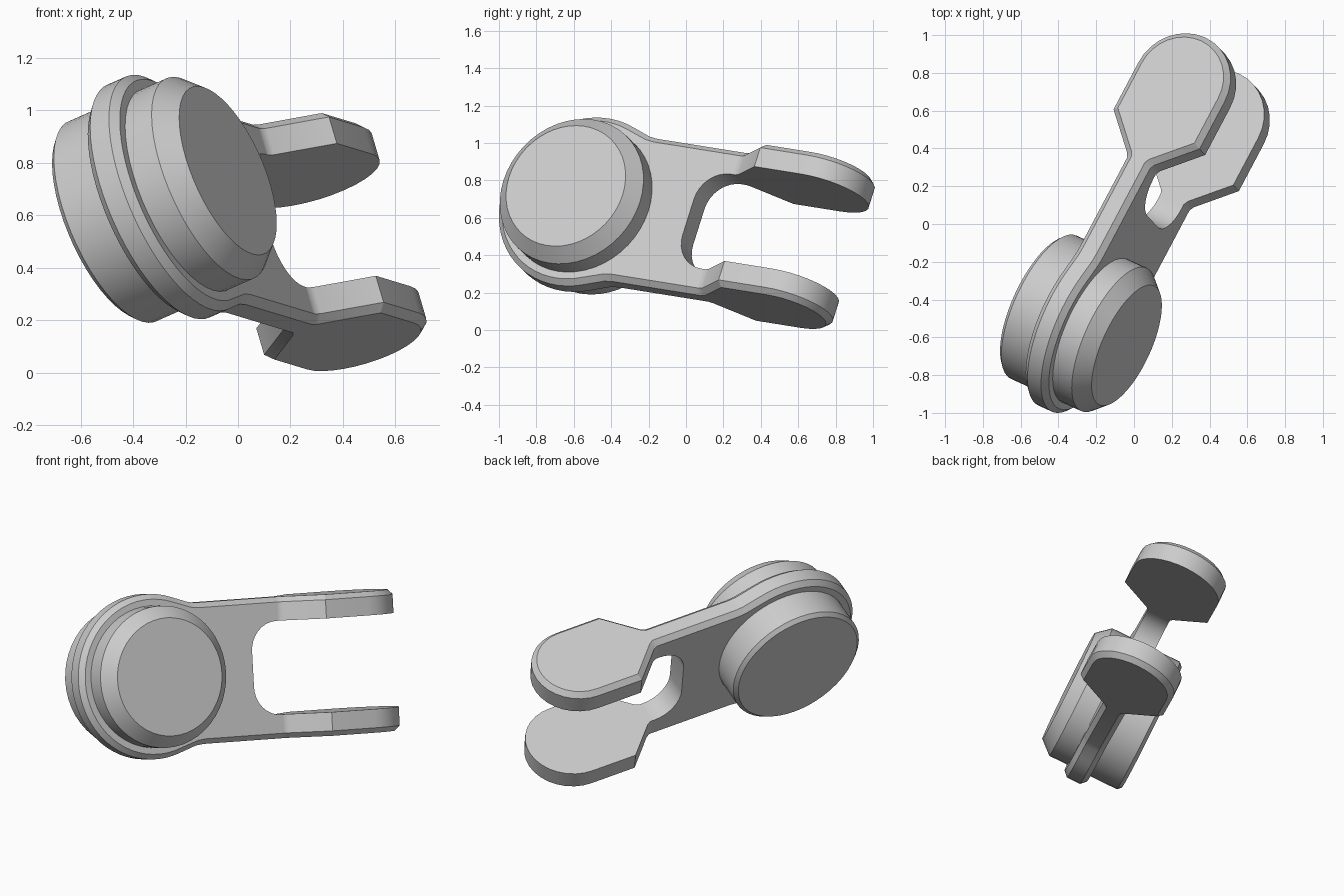
import bpy, bmesh
from math import sin, cos, pi, radians
from mathutils import Vector, Matrix

if "Cube" in bpy.data.objects:
    bpy.data.objects.remove(bpy.data.objects["Cube"])

grey = bpy.data.materials.new("light_grey")
grey.use_nodes = True
tone = (0.6, 0.6, 0.6, 1)
grey.diffuse_color = tone
grey.node_tree.nodes["Principled BSDF"].inputs["Base Color"].default_value = tone

# Tilted frame: hub axis, arm direction, fork spread
axis = Vector((0.842, -0.387, 0.37)).normalized()
arm = Vector((0.464, 0.876, -0.14))
arm = (arm - axis * arm.dot(axis)).normalized()
spread = axis.cross(arm)
frame = Matrix((axis, arm, spread)).transposed().to_4x4()
frame.translation = (-0.268, -0.537, 0.67)

HALF, CHAMFER = 0.0725, 0.03        # half plate thickness, edge chamfer
OUT, INN = 0.415, 0.275             # outer and inner faces of the prongs
JOIN = 0.84                         # where the pads take over from the plate


def arc(cx, cy, r, start, end, n):
    angles = [radians(start + (end - start) * i / n) for i in range(n + 1)]
    return [(cx + r * cos(t), cy + r * sin(t)) for t in angles]


def loft(name, rings):
    """Skin matching rings of points and cap both ends."""
    bm = bmesh.new()
    loops = [[bm.verts.new(p) for p in ring] for ring in rings]
    for low, high in zip(loops, loops[1:]):
        for i in range(len(low)):
            j = (i + 1) % len(low)
            bm.faces.new((low[i], low[j], high[j], high[i]))
    bm.faces.new(loops[0])
    bm.faces.new(loops[-1])
    bmesh.ops.recalc_face_normals(bm, faces=bm.faces)
    mesh = bpy.data.meshes.new(name)
    bm.to_mesh(mesh)
    bm.free()
    mesh.materials.append(grey)
    obj = bpy.data.objects.new(name, mesh)
    bpy.context.collection.objects.link(obj)
    obj.matrix_world = frame
    bpy.ops.object.select_all(action='DESELECT')
    obj.select_set(True)
    bpy.context.view_layer.objects.active = obj
    bpy.ops.object.shade_smooth_by_angle(angle=radians(28))


# Forked plate: round head, two prongs and a rounded slot
def plate_outline(inset):
    top = OUT - inset
    head = arc(0, 0, 0.485 - inset, 70, 290, 36)
    lower = [(0.27, -top - 0.006), (0.32, -top), (JOIN, -top)]
    upper = [(q, -r) for q, r in reversed(lower)]
    slot = arc(JOIN - 0.01, -INN + 0.17, 0.17, 270, 180, 8)
    slot = [(JOIN, -INN)] + slot
    slot += [(q, -r) for q, r in reversed(slot)]
    return head + lower + slot + upper


plate_levels = [(-HALF, CHAMFER), (CHAMFER - HALF, 0), (HALF - CHAMFER, 0), (HALF, CHAMFER)]
loft("fork_plate", [[(p, q, r) for q, r in plate_outline(i)] for p, i in plate_levels])


# Pads: narrow neck flaring to a round-ended paddle
def pad_outline(inset):
    shift = 0.41 * inset
    neck = HALF - inset
    wide = 0.27 - inset
    side = [(neck, JOIN), (neck, 0.855 + shift), (neck + 0.013, 0.88 + shift),
            (wide, 1.06 + shift)]
    return side + arc(0, 1.345, wide, 0, 180, 16) + [(-p, q) for p, q in reversed(side)]


pad_levels = [(INN, 0), (OUT - CHAMFER, 0), (OUT, CHAMFER)]
for name, sign in (("upper_pad", 1), ("lower_pad", -1)):
    loft(name, [[(p, q, sign * r) for p, q in pad_outline(i)] for r, i in pad_levels])

# Hubs on both sides of the head
hubs = {"right_hub": [(HALF, 0.417), (0.192, 0.417), (0.272, 0.347)],
        "left_hub": [(-HALF, 0.417), (-0.25, 0.417), (-0.272, 0.395)]}
for name, profile in hubs.items():
    loft(name, [[(p, q, r) for q, r in arc(0, 0, rad, 0, 352.5, 47)] for p, rad in profile])
